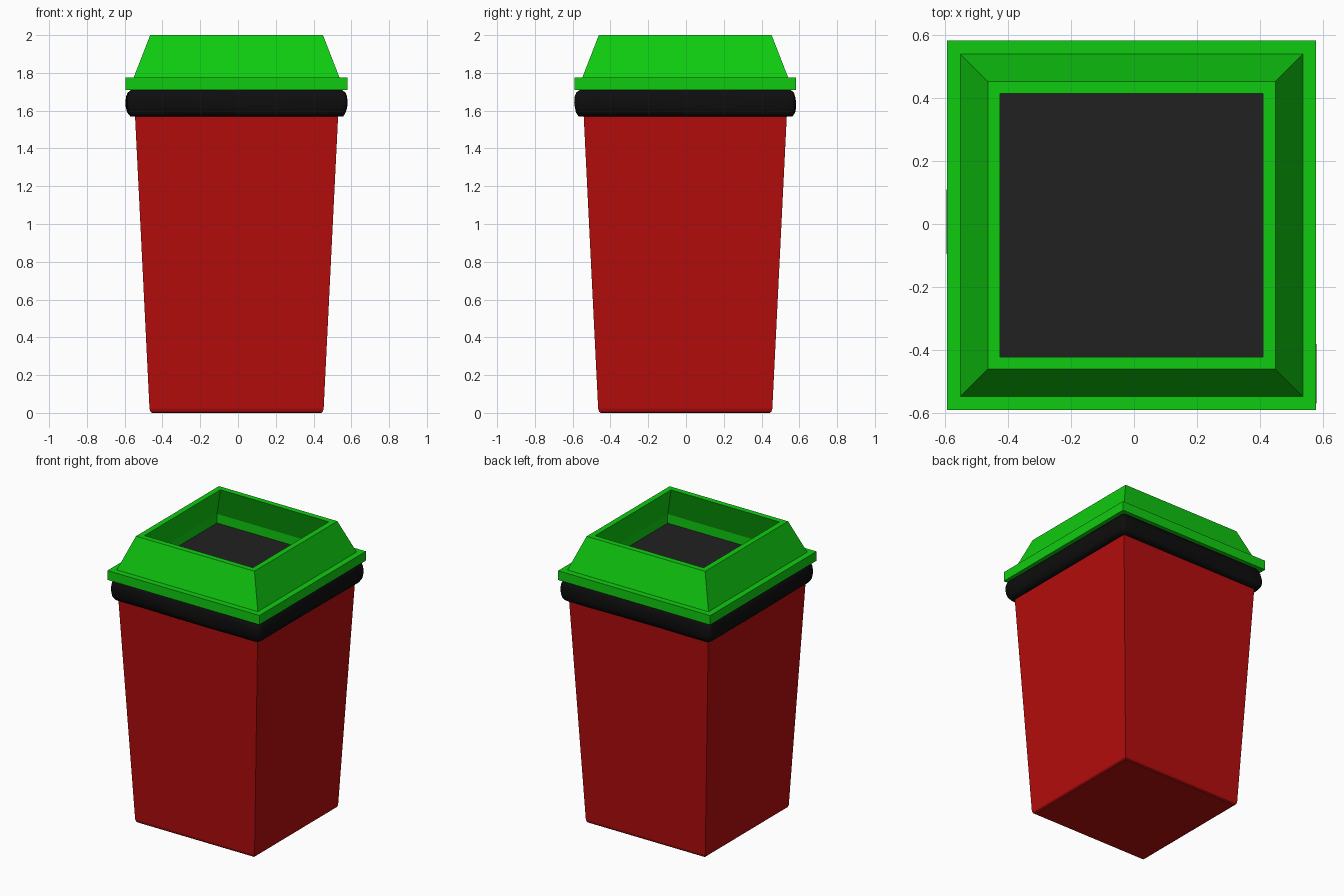
import bpy, bmesh, math
from mathutils import Vector

if "Cube" in bpy.data.objects:
    bpy.data.objects.remove(bpy.data.objects["Cube"])

CX, CY = -0.0075, -0.004      # shared centre of bin and lid


def material(name, rgb):
    m = bpy.data.materials.new(name)
    m.diffuse_color = (*rgb, 1)
    m.use_nodes = True
    m.node_tree.nodes["Principled BSDF"].inputs["Base Color"].default_value = m.diffuse_color
    return m


def square(half, z, n=1, r=0.0):
    """Square loop with n segments per side and optionally rounded corners."""
    pts = []
    for k in range(4):
        a = k * math.pi / 2
        c, s = math.cos(a), math.sin(a)
        if n == 1:
            local = [(half, -half)]
        else:
            local = [(half, -(half - r) + 2 * (half - r) * i / n) for i in range(n + 1)]
            local += [(half - r + r * math.cos(t), half - r + r * math.sin(t))
                      for t in (math.pi / 6, math.pi / 3)]
        pts += [Vector((c * x - s * y + CX, s * x + c * y + CY, z)) for x, y in local]
    return pts


def loft(name, loops, mat, closed=False, caps=(False, False)):
    """Skin a stack of matching loops into one object."""
    bm = bmesh.new()
    rings = [[bm.verts.new(p) for p in loop] for loop in loops]
    count = len(rings)
    for i in range(count if closed else count - 1):
        a, b = rings[i], rings[(i + 1) % count]
        for j in range(len(a)):
            k = (j + 1) % len(a)
            bm.faces.new((a[j], a[k], b[k], b[j]))
    if caps[0]:
        bm.faces.new(rings[0][::-1])
    if caps[1]:
        bm.faces.new(rings[-1])
    bmesh.ops.recalc_face_normals(bm, faces=bm.faces)
    mesh = bpy.data.meshes.new(name)
    bm.to_mesh(mesh)
    bm.free()
    ob = bpy.data.objects.new(name, mesh)
    bpy.context.collection.objects.link(ob)
    mesh.materials.append(mat)
    return ob


red = material("red_plastic", (0.46, 0.004, 0.004))
green = material("green_plastic", (0.005, 0.6, 0.005))
bag_black = material("bag_black", (0.004, 0.004, 0.004))
dark = material("dark_grey", (0.015, 0.015, 0.015))

# Tapered body with softened bottom edge
body = [(0.448, 0), (0.456, 0.006), (0.461, 0.022), (0.5375, 1.57), (0.544, 1.7)]
loft("bin_body", [square(h, z) for h, z in body], red, caps=(True, False))

# Lid: stepped rim, sloped hood and open throat
lid = [(0.545, 1.71), (0.587, 1.71), (0.587, 1.775), (0.545, 1.775),
       (0.4575, 2.0), (0.4185, 2.0), (0.505, 1.775), (0.505, 1.71)]
loft("lid", [square(h, z) for h, z in lid], green, closed=True)

# Dark surface seen through the opening
loft("inner_cover", [square(0.535, 1.712)], dark, caps=(False, True))

# Bag folded over the top of the body, slightly lumpy
profile = [(0.535, 1.572), (0.562, 1.57), (0.576, 1.59), (0.582, 1.615),
           (0.583, 1.645), (0.579, 1.675), (0.572, 1.695), (0.558, 1.71)]
loops = []
for i, (h, z) in enumerate(profile):
    loop = square(h, z, 14, 0.025)
    if 0 < i < len(profile) - 1:
        for p in loop:
            wave = math.sin(7 * p.x + 4 * p.y + 30 * z) + math.sin(5 * p.y - 3 * p.x)
            p.x += 0.003 * wave * p.x / h
            p.y += 0.003 * wave * p.y / h
    loops.append(loop)
bag = loft("bag_rim", loops, bag_black)
for p in bag.data.polygons:
    p.use_smooth = True
